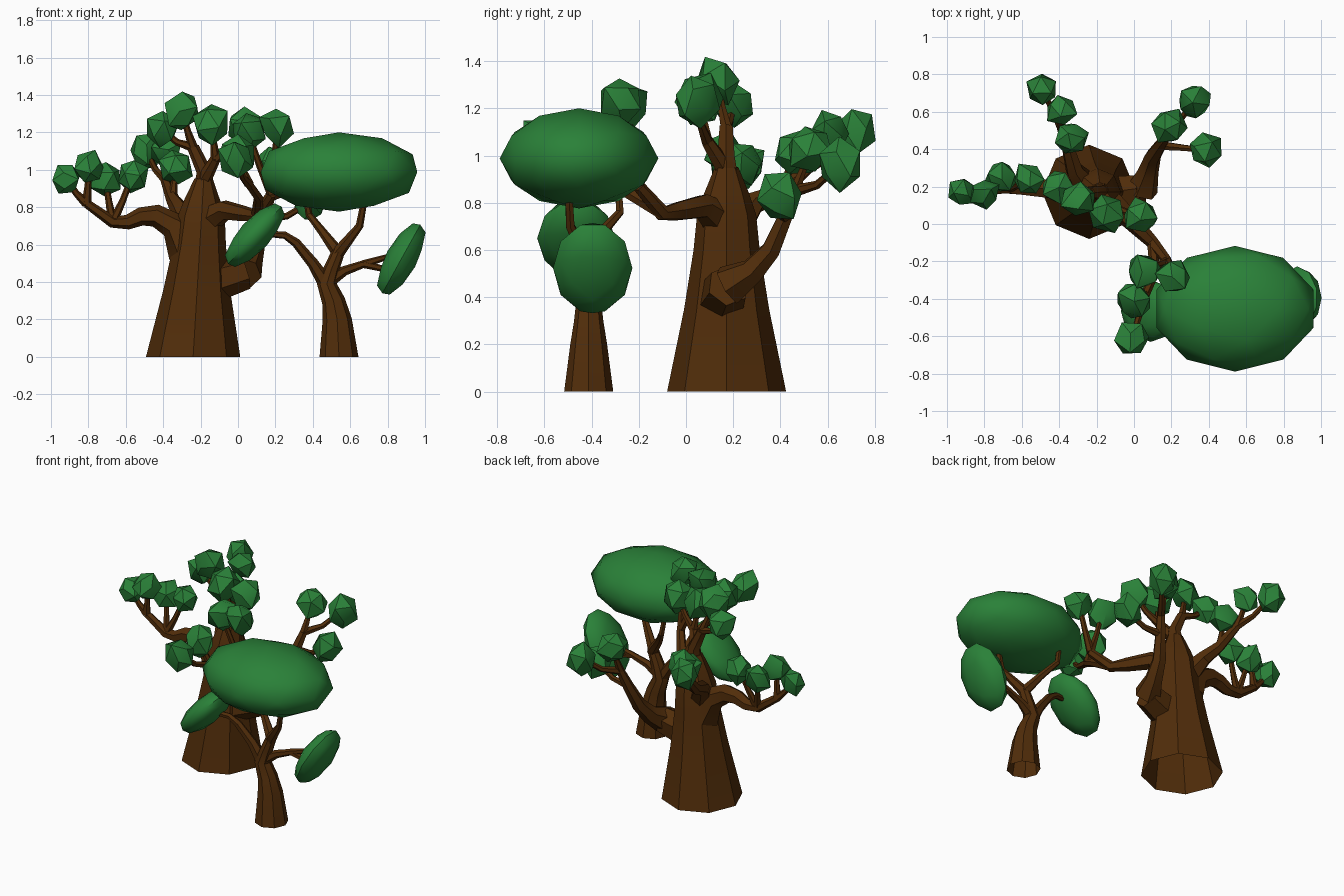
import bpy, bmesh, math, random
from mathutils import Vector, Matrix

if "Cube" in bpy.data.objects:
    bpy.data.objects.remove(bpy.data.objects["Cube"], do_unlink=True)
random.seed(4)


def material(name, color):
    mat = bpy.data.materials.new(name)
    mat.use_nodes = True
    mat.diffuse_color = color
    shader = next(node for node in mat.node_tree.nodes if node.type == 'BSDF_PRINCIPLED')
    shader.inputs["Base Color"].default_value = color
    return mat


BARK = material("brown_bark", (0.082, 0.026, 0.003, 1))
LEAF = material("green_leaf", (0.023, 0.22, 0.04, 1))


def finish(bm, name, mat):
    bmesh.ops.recalc_face_normals(bm, faces=bm.faces)
    mesh = bpy.data.meshes.new(name)
    bm.to_mesh(mesh)
    bm.free()
    mesh.materials.append(mat)
    mesh.shade_smooth()
    mesh.set_sharp_from_angle(angle=math.radians(35))
    obj = bpy.data.objects.new(name, mesh)
    bpy.context.collection.objects.link(obj)


def tube(name, points, radii, sides=6, rooted=False):
    """Faceted tube along points; a rooted one has a level, open base."""
    bm = bmesh.new()
    points = [Vector(point) for point in points]
    heading, side = Vector((0, 0, 1)), Vector((1, 0, 0))
    rings = []
    for i, (point, radius) in enumerate(zip(points, radii)):
        before, after = points[max(i - 1, 0)], points[min(i + 1, len(points) - 1)]
        turned = (after - before).normalized()
        if rooted and i == 0:
            turned = heading.copy()
        side = heading.rotation_difference(turned) @ side
        heading = turned
        across = heading.cross(side)
        angles = [math.tau * k / sides for k in range(sides)]
        rings.append([bm.verts.new(point + radius * (side * math.cos(a) + across * math.sin(a)))
                      for a in angles])
    for lower, upper in zip(rings, rings[1:]):
        for k in range(sides):
            bm.faces.new((lower[k - 1], lower[k], upper[k], upper[k - 1]))
    bm.faces.new(rings[-1])
    if not rooted:
        bm.faces.new(rings[0])
    finish(bm, name, BARK)


def limb(name, start, end, *points):
    """Branch that thins quickly from its root; returns its points."""
    last = len(points) - 1
    tube(name, points, [start + (end - start) * (i / last) ** 0.5 for i in range(last + 1)])
    return points


def leaf_clump(name, centre, radius):
    """Small irregular faceted tuft."""
    bm = bmesh.new()
    bmesh.ops.create_icosphere(bm, subdivisions=1, radius=radius)
    for vert in bm.verts:
        vert.co *= random.uniform(0.86, 1.14)
    spin = Matrix.Rotation(random.uniform(0, math.tau), 4, 'Z')
    tip = Matrix.Rotation(random.uniform(0, 1), 4, 'X')
    stretch = Matrix.Diagonal((0.98, 0.98, 1.1, 1))
    bm.transform(Matrix.Translation(centre) @ stretch @ spin @ tip)
    finish(bm, name, LEAF)


def sprigs(name, root, size, *tips):
    """Twigs that spread outward, then bend up into a leaf clump."""
    for number, tip in enumerate(tips, 1):
        a, b = Vector(root), Vector(tip)
        bend = a.lerp(b, 0.5)
        bend.z -= 0.12 * (b - a).xy.length
        limb(f"{name}_twig_{number}", 0.026, 0.015, a, bend, b)
        leaf_clump(f"{name}_leaf_clump_{number}", b, size)


def canopy(name, centre, size, tilt=0):
    """Faceted ellipsoid, tilted in the front plane."""
    bm = bmesh.new()
    bmesh.ops.create_icosphere(bm, subdivisions=2, radius=1)
    lean = Matrix.Rotation(-math.radians(tilt), 4, 'Y')
    bm.transform(Matrix.Translation(centre) @ lean @ Matrix.Diagonal((*size, 1)))
    finish(bm, name, LEAF)


# Large tree: leaning trunk
heights = (0, .35, .6, .75, .84, .95)
tube("large_trunk", [(-.24 + .06 * z, .172, z) for z in heights],
     (.252, .18, .14, .125, .095, .05), sides=8, rooted=True)

# Large tree: crown
crown = limb("crown_stem", .065, .032, (-.185, .175, .85), (-.18, .17, .99), (-.24, .17, 1.12))
sprigs("crown_left", crown[-1], .097, (-.41, .2, 1.215), (-.3, .13, 1.315))
outer = limb("crown_outer_stem", .04, .028, (-.18, .16, .95), (-.12, .09, 1.06))
sprigs("crown_outer", outer[-1], .105, (-.14, .06, 1.235), (.035, .04, 1.23))

# Large tree: side limb
side = limb("side_limb", .11, .024, (-.27, .19, .57), (-.34, .19, .7), (-.44, .19, .755),
            (-.52, .19, .75), (-.59, .19, .72), (-.67, .19, .72), (-.81, .18, .82))
sprigs("side_outer", side[-1], .085, (-.92, .17, .955), (-.795, .165, 1.01))
sprigs("side_inner", side[-2], .092, (-.71, .25, .955), (-.565, .235, .97))

# Large tree: rear limb
rear = limb("rear_limb", .08, .026, (-.25, .2, .68), (-.32, .29, .8), (-.35, .4, .845),
            (-.39, .52, .95))
sprigs("rear_inner", rear[-2], .095, (-.335, .46, 1.01))
sprigs("rear_outer", rear[-1], .09, (-.39, .61, 1.1), (-.49, .715, 1.1))

# Large tree: front limb and its fork
front = limb("front_limb", .085, .026, (-.18, .15, .72), (-.07, .07, .785), (.03, -.03, .765),
             (.1, -.1, .755), (.18, -.2, .87))
sprigs("front", front[-1], .097, (.05, -.25, 1.21), (.21, -.275, 1.235))
fork = limb("front_fork", .03, .024, front[-2], (.11, -.26, .85), (.06, -.38, .92))
sprigs("front_fork", fork[-1], .1, (0, -.41, 1.08), (-.01, -.615, 1.06))

# Large tree: stout stub carrying a thinner upright limb
stub = limb("low_stub", .11, .09, (-.16, .15, .39), (.04, .18, .45))
low = limb("low_limb", .09, .026, stub[-1], (.075, .28, .51), (.1, .36, .6), (.14, .42, .74),
           (.17, .46, .85))
sprigs("low_outer", low[-1], .1, (.32, .65, .96), (.185, .525, 1.03))
sprigs("low_inner", low[-2], .1, (.385, .395, .825))

# Small tree: bent trunk
bends = ((.54, 0), (.53, .2), (.51, .3), (.475, .39), (.5, .47), (.54, .57))
tube("small_trunk", [(x, -.412, z) for x, z in bends],
     (.104, .078, .062, .052, .042, .034), sides=8, rooted=True)

# Small tree: branches
limb("small_left_branch", .045, .016, (.49, -.41, .36), (.4, -.42, .5), (.31, -.44, .61),
     (.25, -.45, .65), (.13, -.47, .66))
right = limb("small_right_branch", .038, .014, (.49, -.41, .41), (.57, -.4, .46),
             (.67, -.39, .495), (.78, -.39, .47), (.87, -.39, .5))
limb("small_right_twig", .022, .012, right[2], (.85, -.37, .55))
limb("small_upper_left_branch", .035, .015, (.54, -.41, .55), (.45, -.36, .67),
     (.38, -.28, .76), (.35, -.29, .93))
limb("small_upper_right_branch", .035, .015, (.53, -.41, .55), (.65, -.49, .7), (.69, -.5, .92))

# Small tree: canopies
canopy("top_canopy", (.54, -.453, .988), (.44, .336, .212))
canopy("left_canopy", (.09, -.465, .65), (.22, .165, .085), tilt=47)
canopy("right_canopy", (.873, -.395, .523), (.22, .168, .085), tilt=61)
